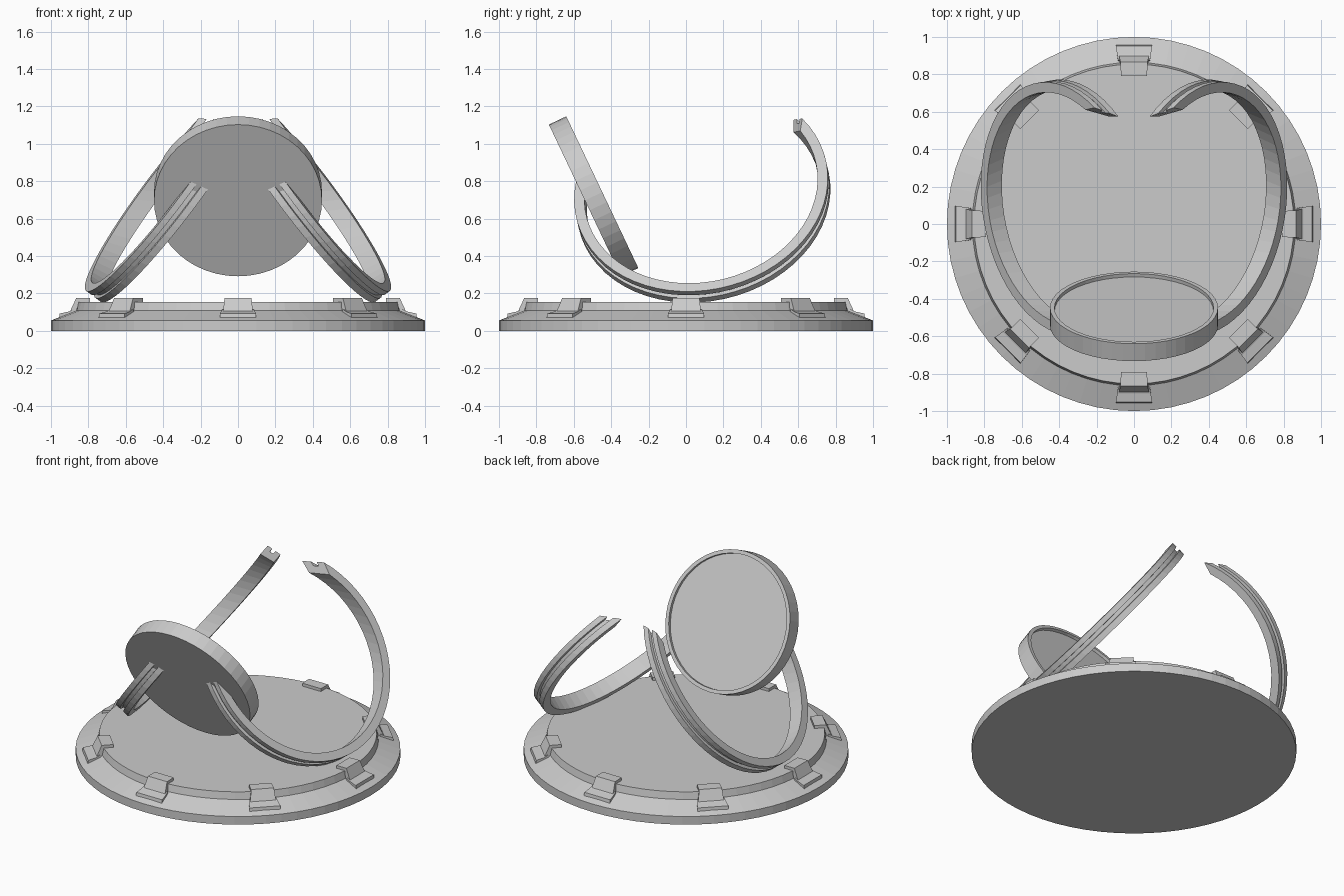
import bpy, bmesh, math
from mathutils import Vector, Matrix

if "Cube" in bpy.data.objects:
    bpy.data.objects.remove(bpy.data.objects["Cube"])

gray = bpy.data.materials.new("plain_gray")
gray.diffuse_color = (0.6, 0.6, 0.6, 1)
gray.use_nodes = True
gray.node_tree.nodes["Principled BSDF"].inputs["Base Color"].default_value = gray.diffuse_color


def make(name, bm):
    bmesh.ops.recalc_face_normals(bm, faces=bm.faces)
    me = bpy.data.meshes.new(name)
    bm.to_mesh(me)
    bm.free()
    ob = bpy.data.objects.new(name, me)
    me.materials.append(gray)
    bpy.context.collection.objects.link(ob)
    return ob


def lathe(name, profile, segs):
    """Revolve (r, z) points about z and cap both ends."""
    bm = bmesh.new()
    rings = [[bm.verts.new((r * math.cos(2 * math.pi * i / segs),
                            r * math.sin(2 * math.pi * i / segs), z))
              for i in range(segs)] for r, z in profile]
    for a, b in zip(rings, rings[1:]):
        for i in range(segs):
            j = (i + 1) % segs
            bm.faces.new((a[i], a[j], b[j], b[i]))
    bm.faces.new(rings[0][::-1])
    bm.faces.new(rings[-1])
    return make(name, bm)


def prism(bm, profile, widths, mat):
    """Extrude (r, z) profile symmetrically in y, with a half width per point."""
    sides = [[bm.verts.new(mat @ Vector((r, s * w, z)))
              for (r, z), w in zip(profile, widths)] for s in (-1, 1)]
    n = len(profile)
    for i in range(n):
        j = (i + 1) % n
        bm.faces.new((sides[0][i], sides[0][j], sides[1][j], sides[1][i]))
    bm.faces.new(sides[0])
    bm.faces.new(sides[1][::-1])


# round base with sloped rim and raised inner plate
lathe("base", [(1, 0), (1, 0.055), (0.865, 0.108), (0.855, 0.155)], 64)

# eight clips around the rim
arm = [(0.79, 0.15), (0.79, 0.175), (0.865, 0.175), (0.9, 0.1), (0.87, 0.09), (0.85, 0.15)]
foot = [(0.868, 0.095), (0.878, 0.115), (0.905, 0.103), (0.953, 0.092), (0.957, 0.068)]
for k in range(8):
    bm = bmesh.new()
    mat = Matrix.Rotation(k * math.pi / 4, 4, 'Z')
    prism(bm, arm, [0.07, 0.07, 0.072, 0.08, 0.08, 0.07], mat)
    prism(bm, foot, [0.085, 0.085, 0.09, 0.097, 0.097], mat)
    make("rim_clip", bm)

# tilted dish with a shallow recess in its upper face
dish = lathe("tilted_dish", [(0.449, 0), (0.449, 0.103), (0.425, 0.103), (0.425, 0.083)], 48)
dish.matrix_world = (Matrix.Translation((0, -0.5405, 0.697))
                     @ Matrix.Rotation(-math.atan2(0.903, 0.429), 4, 'X'))


# open, leaning hoops with a groove along the outside
def hoop(name, side, segs=40):
    axis = Vector((0.79, -0.14, 0.597)).normalized()
    e1 = (Vector((0, 1, 0)) - axis * axis.y).normalized()
    e2 = axis.cross(e1)
    centre = Vector((0.36, 0.087, 0.73))
    outer, inner, groove = 0.685, 0.63, 0.665
    section = [(outer, -0.05), (outer, -0.012), (groove, -0.01), (groove, 0.014),
               (outer, 0.016), (outer, 0.05), (inner, 0.05), (inner, -0.05)]
    bm = bmesh.new()
    loops = []
    for i in range(segs + 1):
        t = i / segs
        loop = []
        for r, a in section:
            # the ends are cut at a slant
            back = math.radians(41) - a * 1.4 - (outer - r) * 1.7
            front = math.radians(-192) + a * 0.8
            ang = front + (back - front) * t
            p = centre + axis * a + (e1 * math.cos(ang) + e2 * math.sin(ang)) * r
            loop.append(bm.verts.new((p.x * side, p.y, p.z)))
        loops.append(loop)
    n = len(section)
    for a, b in zip(loops, loops[1:]):
        for i in range(n):
            j = (i + 1) % n
            bm.faces.new((a[i], a[j], b[j], b[i]))
    bm.faces.new(loops[0])
    bm.faces.new(loops[-1][::-1])
    make(name, bm)


hoop("right_hoop", 1)
hoop("left_hoop", -1)
